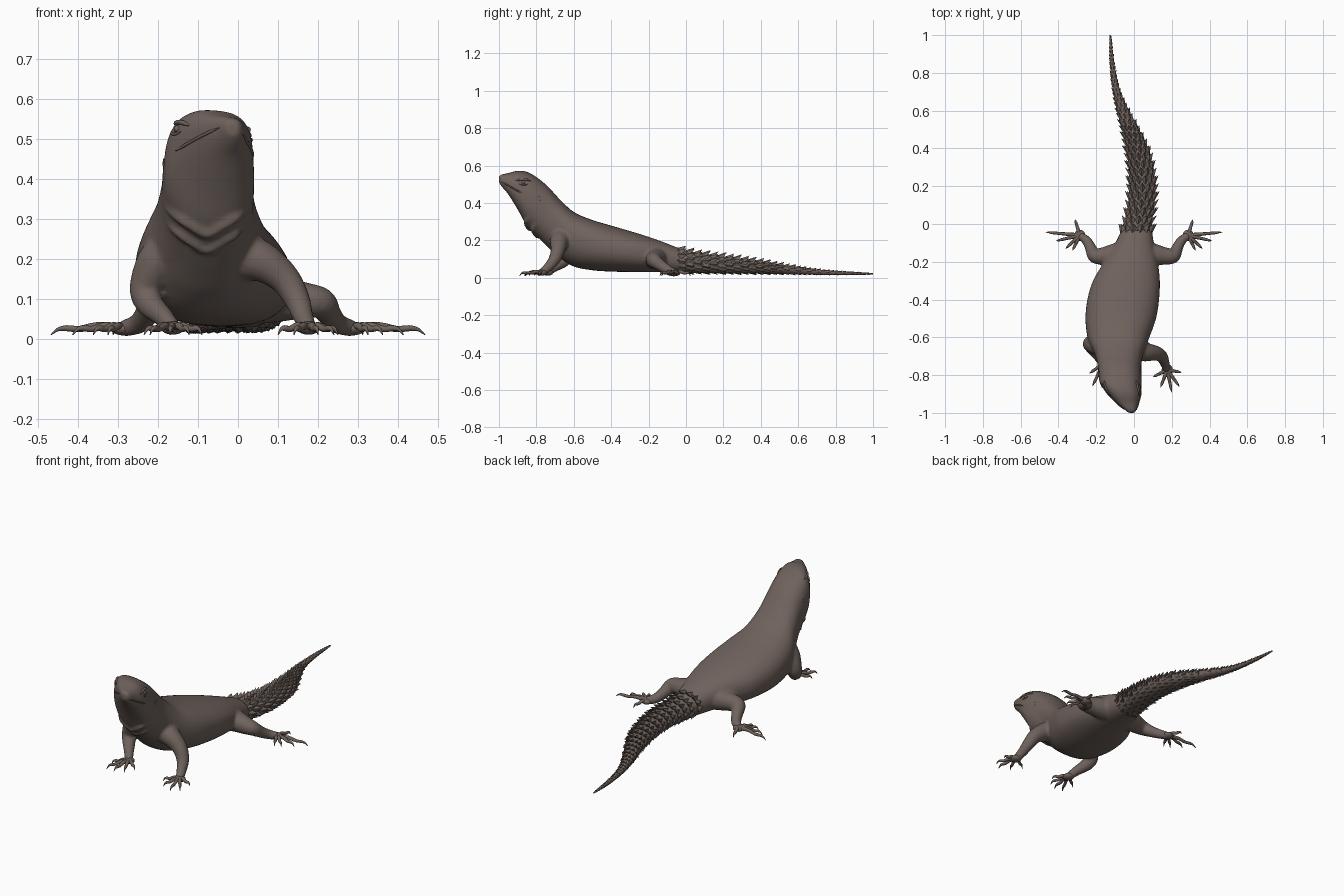
import bpy, math
from mathutils import Vector
from mathutils.bvhtree import BVHTree

if "Cube" in bpy.data.objects:
    bpy.data.objects.remove(bpy.data.objects["Cube"])

SKIN = bpy.data.materials.new("taupe_skin")
SKIN.diffuse_color = (0.158, 0.122, 0.107, 1)
SKIN.use_nodes = True
SKIN.node_tree.nodes["Principled BSDF"].inputs["Base Color"].default_value = SKIN.diffuse_color


def make(name, verts, faces, smooth=True):
    me = bpy.data.meshes.new(name)
    me.from_pydata([tuple(v) for v in verts], [], faces)
    me.materials.append(SKIN)
    me.polygons.foreach_set("use_smooth", [smooth] * len(faces))
    me.update()
    ob = bpy.data.objects.new(name, me)
    bpy.context.collection.objects.link(ob)
    return ob


def spline(pts, n):
    """Smooth interpolation through tuples of any length."""
    out = []
    last = len(pts) - 1
    for i in range(last):
        a, b, c, d = pts[max(i - 1, 0)], pts[i], pts[i + 1], pts[min(i + 2, last)]
        for k in range(n):
            t = k / n
            out.append(tuple(
                0.5 * (2 * q + (r - p) * t + (2 * p - 5 * q + 4 * r - s) * t * t
                       + (3 * q - p - 3 * r + s) * t ** 3)
                for p, q, r, s in zip(a, b, c, d)))
    out.append(tuple(pts[-1]))
    return out


def loft(rings, flip=False):
    n = len(rings[0])
    verts = [v for r in rings for v in r]
    faces = [(i * n + j, i * n + (j + 1) % n, (i + 1) * n + (j + 1) % n, (i + 1) * n + j)
             for i in range(len(rings) - 1) for j in range(n)]
    faces += [tuple(reversed(range(n))), tuple(range(len(verts) - n, len(verts)))]
    return verts, [tuple(reversed(f)) for f in faces] if flip else faces


def tube(pts, sides=10, steps=5):
    """Tapered tube through (x, y, z, radius) points."""
    path = spline(pts, steps)
    pos = [Vector(p[:3]) for p in path]
    rings = []
    side = None
    for i, p in enumerate(pos):
        t = (pos[min(i + 1, len(pos) - 1)] - pos[max(i - 1, 0)]).normalized()
        if side is None:
            side = t.orthogonal()
        side = (side - t * side.dot(t)).normalized()
        up = t.cross(side)
        r = max(path[i][3], 0.0008)
        rings.append([p + (side * math.cos(a) + up * math.sin(a)) * r
                      for a in (2 * math.pi * k / sides for k in range(sides))])
    return loft(rings)


def join(parts):
    verts, faces = [], []
    for v, f in parts:
        o = len(verts)
        verts += list(v)
        faces += [tuple(i + o for i in q) for q in f]
    return verts, faces


def blob(center, radii, seg=16, rows=10):
    rings = []
    for i in range(rows + 1):
        th = math.pi * min(max(i / rows, 0.01), 0.99)
        rings.append([Vector(center) + Vector((radii[0] * math.sin(th) * math.cos(a),
                                               radii[1] * math.sin(th) * math.sin(a),
                                               -radii[2] * math.cos(th)))
                      for a in (2 * math.pi * j / seg for j in range(seg))])
    return loft(rings)


# Body, head and tail core: y, centre x, half width, top z, bottom z
SECTIONS = [
    (-1.0, -0.014, 0.016, 0.544, 0.508), (-0.985, -0.017, 0.030, 0.553, 0.487),
    (-0.95, -0.033, 0.056, 0.559, 0.445), (-0.90, -0.051, 0.087, 0.571, 0.365),
    (-0.85, -0.069, 0.109, 0.565, 0.276), (-0.80, -0.074, 0.114, 0.538, 0.226),
    (-0.74, -0.077, 0.117, 0.490, 0.165), (-0.68, -0.080, 0.132, 0.425, 0.110),
    (-0.60, -0.082, 0.164, 0.352, 0.060), (-0.50, -0.070, 0.187, 0.309, 0.040),
    (-0.40, -0.057, 0.190, 0.279, 0.033), (-0.30, -0.040, 0.177, 0.250, 0.031),
    (-0.20, -0.016, 0.142, 0.219, 0.031), (-0.10, 0.003, 0.102, 0.183, 0.028),
    (0.0, 0.020, 0.074, 0.145, 0.026), (0.1, 0.038, 0.069, 0.128, 0.025),
    (0.2, 0.044, 0.067, 0.115, 0.024), (0.3, 0.036, 0.063, 0.102, 0.023),
    (0.4, 0.016, 0.058, 0.088, 0.022), (0.5, -0.018, 0.045, 0.072, 0.020),
    (0.6, -0.058, 0.032, 0.058, 0.018), (0.7, -0.091, 0.020, 0.045, 0.016),
    (0.8, -0.110, 0.014, 0.037, 0.015), (0.9, -0.120, 0.010, 0.031, 0.015),
    (1.0, -0.125, 0.004, 0.025, 0.017)]
DENSE = spline(SECTIONS, 6)


def surface(sec, a):
    """Point on the skin; the head is square above, keeled below and rolled a little."""
    y, xc, hw, top, bot = sec
    head = min(max((-0.68 - y) / 0.15, 0), 1)
    c, s = math.cos(a), math.sin(a)
    e = (0.95 if y > -0.05 else 0.88) + (-0.16 if s > 0 else 0.12) * head
    dx = hw * math.copysign(abs(c) ** e, c)
    return Vector((xc + dx, y, (top + bot) / 2 - 0.1 * head * dx
                   + (top - bot) / 2 * math.copysign(abs(s) ** e, s)))


def rings(lo, hi):
    return [[surface(s, 2 * math.pi * k / 36) for k in range(36)]
            for s in DENSE if lo <= s[0] <= hi]


body = loft(rings(-2, 0.055), True)
skin = BVHTree.FromPolygons(*body)
fused = [body]
make("tail_core", *loft(rings(-0.04, 2), True))


# Tail spines: overlapping pointed scales in rings
def section_at(y):
    for a, b in zip(DENSE, DENSE[1:]):
        if a[0] <= y <= b[0]:
            t = (y - a[0]) / (b[0] - a[0])
            return tuple(p + (q - p) * t for p, q in zip(a, b))
    return DENSE[-1]


spines = []
y, row = -0.03, 0
while y < 0.975:
    sec, nxt = section_at(y), section_at(min(y + 0.02, 1))
    gap = 0.017 + 0.37 * min(sec[2], 0.07)
    n = 14 if y < 0.5 else 10 if y < 0.7 else 8
    hw, hh = sec[2], (sec[3] - sec[4]) / 2
    for k in range(n):
        a = 2 * math.pi * (k + 0.5 * (row % 2)) / n
        p = surface(sec, a)
        t = (surface(nxt, a) - p).normalized()
        nor = Vector((math.cos(a) / hw, 0, math.sin(a) / hh)).normalized()
        sd = t.cross(nor).normalized()
        w = 0.58 * math.pi * (hw + hh) / n
        lift = hw * (0.36 if nor.z > -0.3 else 0.14)
        front, tip = p - t * gap * 0.55 - nor * 0.002, p + t * gap * 0.8 + nor * lift
        l, r = p + t * gap * 0.3 + sd * w, p + t * gap * 0.3 - sd * w
        base = p + t * gap * 0.3 - nor * 0.006
        spines.append(([front, l, tip, r, base],
                       [(0, 1, 2), (0, 2, 3), (1, 4, 2), (4, 3, 2), (0, 4, 1), (0, 3, 4)]))
    y += gap
    row += 1
make("tail_spines", *join(spines), smooth=False)


# Legs: limbs fuse into the body, feet carry arched clawed toes
def leg(name, limb, toes):
    fused.append(tube(limb, 14))
    palm = Vector(limb[-1][:3])
    parts = [blob(palm, (0.030, 0.030, 0.017))]
    for tx, ty in toes:
        dx, dy = tx - palm.x, ty - palm.y
        prof = [(0, 0.026, 0.012), (0.35, 0.033, 0.0095), (0.6, 0.025, 0.008),
                (0.78, 0.027, 0.0075), (0.9, 0.024, 0.0045), (1.0, 0.010, 0.001)]
        parts.append(tube([(palm.x + dx * f, palm.y + dy * f, z, r) for f, z, r in prof], 8, 3))
    make(name, *join(parts))


def mirror(pts):
    return [(-p[0], *p[1:]) for p in pts]


hind = [(0.02, -0.15, 0.10, 0.066), (0.10, -0.160, 0.100, 0.058), (0.165, -0.170, 0.096, 0.047),
        (0.208, -0.168, 0.090, 0.039), (0.228, -0.13, 0.062, 0.031),
        (0.25, -0.09, 0.038, 0.026), (0.287, -0.06, 0.026, 0.021)]
hind_toes = [(0.312, 0.024), (0.468, -0.043), (0.414, -0.09), (0.362, -0.13), (0.325, -0.14)]
leg("hind_foot_right", hind, hind_toes)
leg("hind_foot_left", mirror(hind), mirror(hind_toes))
leg("front_foot_right",
    [(-0.02, -0.65, 0.21, 0.075), (0.055, -0.676, 0.195, 0.053), (0.115, -0.684, 0.152, 0.040),
     (0.147, -0.702, 0.10, 0.033), (0.163, -0.737, 0.056, 0.026), (0.176, -0.772, 0.028, 0.021)],
    [(0.10, -0.81), (0.14, -0.865), (0.2, -0.89), (0.24, -0.86), (0.25, -0.785)])
leg("front_foot_left",
    [(-0.13, -0.63, 0.22, 0.078), (-0.192, -0.64, 0.20, 0.058), (-0.230, -0.634, 0.13, 0.042),
     (-0.222, -0.655, 0.09, 0.035), (-0.187, -0.705, 0.056, 0.026), (-0.163, -0.74, 0.028, 0.021)],
    [(-0.235, -0.79), (-0.22, -0.858), (-0.17, -0.865), (-0.122, -0.84), (-0.09, -0.79)])


# Head details, laid on the skin
def side_hit(sx, y, z):
    return skin.ray_cast(Vector((sx, y, z - 0.008 * sx)), Vector((-sx, 0, 0)))[0]


def ridge(points, r):
    pts = [p for p in points if p]
    return tube([(*p, r * (0.3 if i in (0, len(pts) - 1) else 1))
                 for i, p in enumerate(pts)], 8, 4)


for sx, side in ((1, "right"), (-1, "left")):
    eye = side_hit(sx, -0.87, 0.517) - Vector((sx * 0.004, 0, 0))
    make("eye_" + side, *blob(eye, (0.009, 0.011, 0.009)))
    brow = [side_hit(sx, -0.91 + 0.02 * i, 0.526 + 0.008 * math.sin(i * 0.78)) for i in range(5)]
    lid = [side_hit(sx, -0.89 + 0.011 * i, 0.51 - 0.006 * math.sin(i * 0.78)) for i in range(5)]
    lip = [side_hit(sx, -0.985 + 0.021 * i, 0.52 - 0.0115 * i) for i in range(6)]
    make("brow_" + side, *ridge(brow, 0.006))
    make("lower_eyelid_" + side, *ridge(lid, 0.0035))
    make("lip_" + side, *ridge(lip, 0.004))
    make("ear_" + side, *blob(side_hit(sx, -0.785, 0.43), (0.003, 0.008, 0.014)))

# Throat folds
for z0, hw in ((0.222, 0.100), (0.262, 0.104)):
    fused.append(ridge([skin.ray_cast(
        Vector((-0.077 + hw * u, -2, z0 + 0.065 * abs(u) ** 1.2)), Vector((0, 1, 0)))[0]
        for u in (-1, -0.7, -0.35, 0, 0.35, 0.7, 1)], 0.013))

# Body with limbs and folds fused into one soft skin
ob = make("body", *join(fused))
remesh = ob.modifiers.new("fuse", "REMESH")
remesh.mode = "VOXEL"
remesh.voxel_size = 0.0075
remesh.use_smooth_shade = True
soft = ob.modifiers.new("soften", "SMOOTH")
soft.factor = 0.5
soft.iterations = 5
